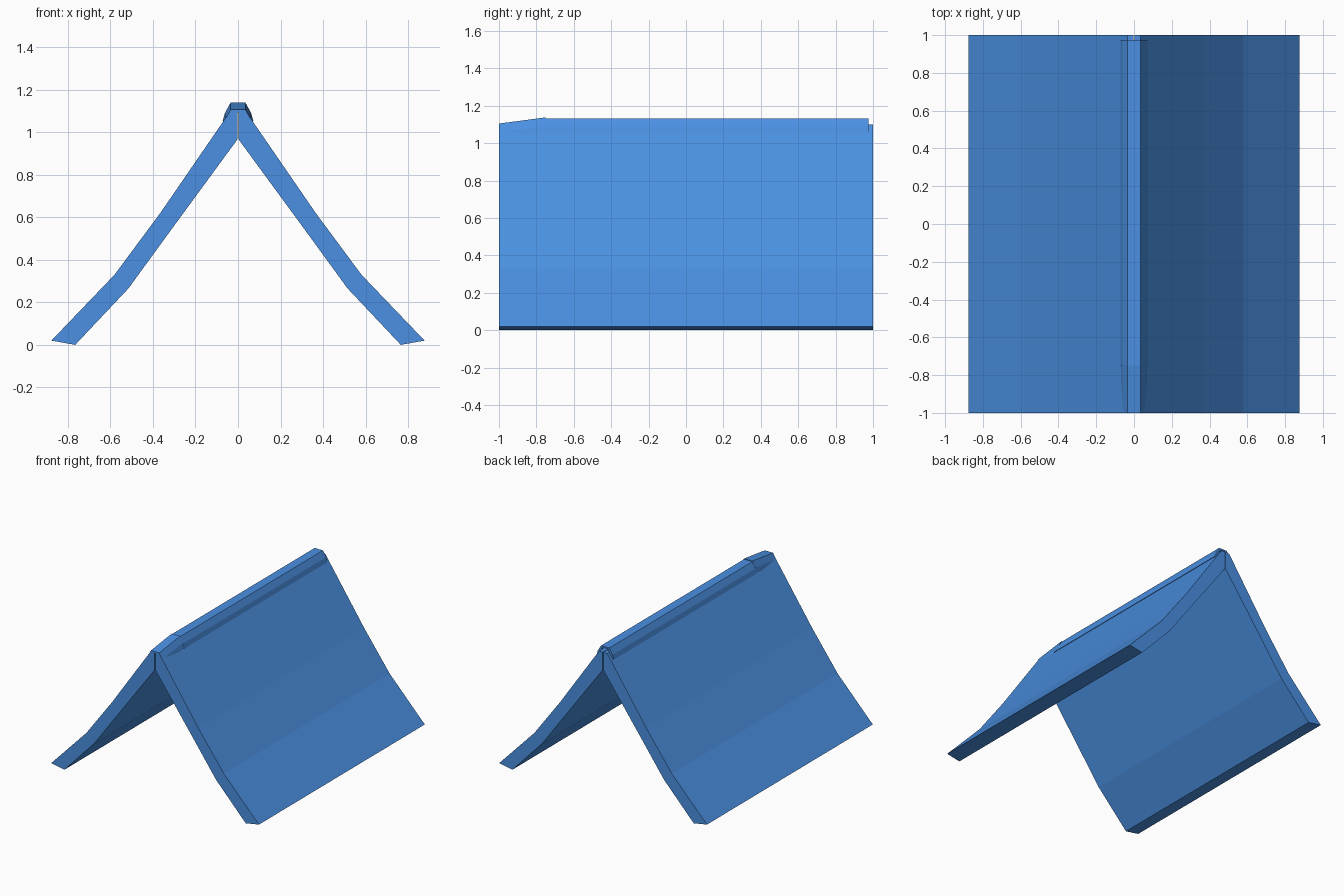
import bpy
import bmesh

cube = bpy.data.objects.get("Cube")
if cube:
    bpy.data.objects.remove(cube, do_unlink=True)

blue = bpy.data.materials.new("roof blue")
blue.use_nodes = True
colour = (0.069, 0.279, 0.76, 1)
blue.diffuse_color = colour
blue.node_tree.nodes["Principled BSDF"].inputs["Base Color"].default_value = colour


def extrude_profile(name, profile, y0, y1, lift0=0, lift1=0):
    """Closed x-z profile swept along y, with a height offset at each end."""
    bm = bmesh.new()
    front = [bm.verts.new((x, y0, z + lift0)) for x, z in profile]
    back = [bm.verts.new((x, y1, z + lift1)) for x, z in profile]
    n = len(profile)
    bm.faces.new(front)
    bm.faces.new(back[::-1])
    for i in range(n):
        j = (i + 1) % n
        bm.faces.new((front[j], front[i], back[i], back[j]))
    bmesh.ops.recalc_face_normals(bm, faces=bm.faces)
    mesh = bpy.data.meshes.new(name)
    bm.to_mesh(mesh)
    bm.free()
    mesh.materials.append(blue)
    obj = bpy.data.objects.new(name, mesh)
    bpy.context.collection.objects.link(obj)
    return obj


# Two curved roof slopes meeting at the ridge
slope = [(0.003, 0.965), (0.30, 0.56), (0.515, 0.265), (0.765, 0.0),
         (0.877, 0.02), (0.58, 0.33), (0.365, 0.62), (0.035, 1.10), (0.003, 1.10)]
for name, side in (("left_roof_slope", 1), ("right_roof_slope", -1)):
    extrude_profile(name, [(side * x, z) for x, z in slope], -1, 1)


# Faceted ridge caps, hollow underneath
def cap_profile(width, top, thickness=0.012):
    outer = [(width, top - 0.08), (width - 0.01, top - 0.045), (0.035, top)]
    inner = [(x - thickness, z - thickness * (z > top - 0.07)) for x, z in outer]
    half = inner + outer[::-1]
    # Run over the outside, then return along the inside
    return (outer + [(-x, z) for x, z in reversed(outer)]
            + [(-x, z) for x, z in half[:3]] + inner[::-1])


extrude_profile("ridge_cap", cap_profile(0.072, 1.133), -0.75, 0.975)
extrude_profile("front_ridge_cap", cap_profile(0.07, 1.138), -1, -0.75, -0.033, 0)
